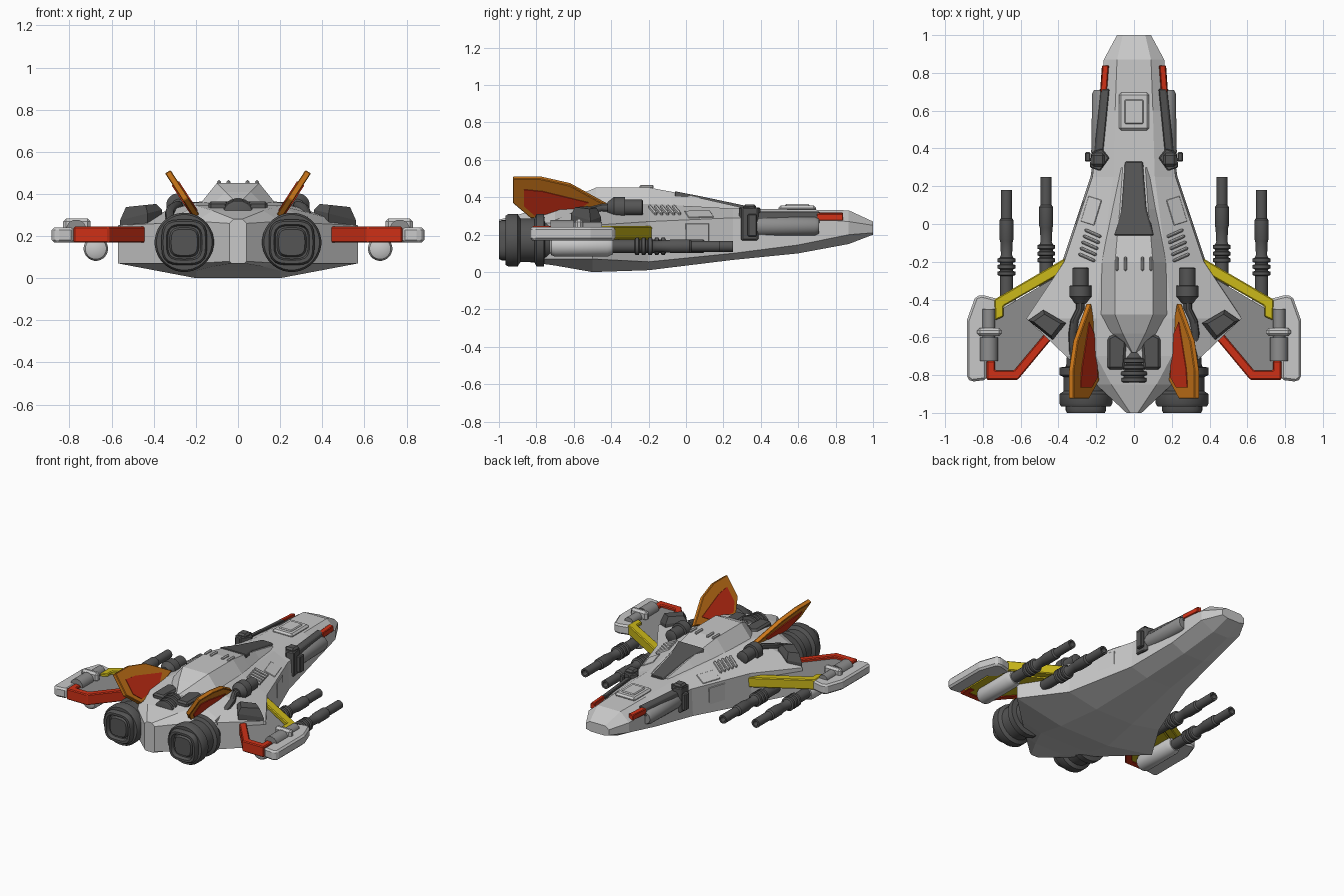
import bpy, bmesh, math
from mathutils import Vector, Matrix
from mathutils.bvhtree import BVHTree

if "Cube" in bpy.data.objects:
    bpy.data.objects.remove(bpy.data.objects["Cube"])


def material(name, r, g, b):
    m = bpy.data.materials.new(name)
    m.diffuse_color = (r, g, b, 1)
    m.use_nodes = True
    m.node_tree.nodes["Principled BSDF"].inputs["Base Color"].default_value = m.diffuse_color
    return m


WHITE = material("light_grey", .58, .58, .58)
GREY = material("mid_grey", .27, .27, .27)
DARK = material("dark_grey", .09, .09, .09)
ORANGE = material("orange", .62, .19, .01)
RED = material("red", .62, .03, .008)
YELLOW = material("yellow", .6, .48, .01)


def loft(name, rings, mat, mirror=False, bevel=0, smooth=False):
    """Skin a list of equal-length closed rings and cap both ends."""
    bm = bmesh.new()
    vs = [[bm.verts.new(p) for p in r] for r in rings]
    n = len(rings[0])
    for a, b in zip(vs, vs[1:]):
        for i in range(n):
            j = (i + 1) % n
            bm.faces.new((a[i], a[j], b[j], b[i]))
    bm.faces.new(vs[0])
    bm.faces.new(vs[-1])
    bmesh.ops.recalc_face_normals(bm, faces=bm.faces)
    me = bpy.data.meshes.new(name)
    bm.to_mesh(me)
    bm.free()
    me.materials.append(mat)
    ob = bpy.data.objects.new(name, me)
    bpy.context.collection.objects.link(ob)
    if smooth:
        me.shade_smooth()
        me.set_sharp_from_angle(angle=math.radians(35))
    if bevel:
        b = ob.modifiers.new("bevel", 'BEVEL')
        b.width, b.segments, b.limit_method = bevel, 1, 'ANGLE'
    if mirror:
        ob.modifiers.new("mirror", 'MIRROR').use_axis = (True, False, False)
    return ob


def plate(name, pts, z0, z1, mat, mirror=True, bevel=.006):
    """Extrude a plan-view outline between two heights."""
    return loft(name, [[(x, y, z) for x, y in pts] for z in (z0, z1)], mat, mirror, bevel)


def lathe(name, x, z, prof, mat, mirror=True, n=24, p=2.0):
    """Turn (y, radius) pairs around a lengthwise axis; p > 2 gives rounded squares."""
    rings = []
    for y, r in prof:
        ring = []
        for k in range(n):
            t = 2 * math.pi * (k + .5) / n
            c, s = math.cos(t), math.sin(t)
            f = r / (abs(c) ** p + abs(s) ** p) ** (1 / p)
            ring.append((x + f * c, y, z + f * s))
        rings.append(ring)
    return loft(name, rings, mat, mirror, smooth=True)


def block(name, loc, size, mat, rot=None, mirror=True, bevel=.006):
    M = Matrix.Translation(loc) @ (rot.to_4x4() if rot else Matrix())
    c = [(-.5, -.5), (.5, -.5), (.5, .5), (-.5, .5)]
    rings = [[M @ Vector((a * size[0], b * size[1], h * size[2])) for a, b in c] for h in (-.5, .5)]
    return loft(name, rings, mat, mirror, bevel)


# Hull: y, bottom (w, z), chine (w, z), shoulder (w, z), deck (w, z)
stations = [
    (1.0, .05, .20, .09, .21, .09, .25, .06, .27),
    (.87, .06, .15, .16, .20, .16, .27, .09, .33),
    (.60, .08, .10, .18, .145, .18, .29, .10, .335),
    (.25, .10, .065, .23, .10, .22, .29, .11, .34),
    (-.20, .15, .01, .38, .055, .37, .27, .17, .365),
    (-.50, .20, .0, .57, .07, .57, .25, .20, .36),
    (-.70, .20, .035, .36, .07, .36, .26, .20, .345),
    (-.85, .12, .055, .20, .07, .20, .27, .12, .32),
    (-1.0, .03, .07, .04, .08, .04, .26, .02, .28)]
rings = []
for y, *v in stations:
    half = [(v[i], y, v[i + 1]) for i in range(0, 8, 2)]
    rings.append(half + [(-a, b, c) for a, b, c in reversed(half)])
hull = loft("hull", rings, WHITE)
bm = bmesh.new()
bm.from_mesh(hull.data)
tree = BVHTree.FromBMesh(bm)
bm.free()


def on_deck(x, y):
    """Point on the hull's upper skin and a rotation facing along its normal."""
    p, nrm, _, _ = tree.ray_cast(Vector((x, y, 2)), Vector((0, 0, -1)))
    return p, Vector((0, 0, 1)).rotation_difference(nrm).to_matrix()


# Dorsal hump: y, base half width, base z, top half width, top z
hump = [(.30, .09, .32, .06, .345), (.08, .13, .33, .075, .395), (-.08, .17, .33, .09, .43),
        (-.20, .19, .34, .10, .452), (-.48, .19, .34, .10, .452), (-.58, .14, .33, .06, .41),
        (-.68, .02, .33, .01, .36)]
loft("dorsal_hump", [[(-b, y, z), (b, y, z), (t, y, h), (-t, y, h)] for y, b, z, t, h in hump], WHITE)
# Dark cockpit wedge
pit = [(.33, .05, .33, .04, .352), (.08, .085, .36, .06, .405), (-.06, .11, .38, .10, .432)]
loft("cockpit", [[(-b, y, z), (b, y, z), (t, y, h), (-t, y, h)] for y, b, z, t, h in pit], DARK, bevel=.004)
for x in (.045, .09):
    block("hump_rib", (x, -.21, .455), (.018, .075, .02), WHITE)

# Nose hatch, side pods, red lamps and dark brackets
block("nose_hatch", (0, .595, .34), (.16, .20, .03), WHITE, mirror=False, bevel=.012)
block("nose_hatch_lid", (0, .595, .355), (.10, .13, .016), WHITE, mirror=False)
loft("nose_lamp", [[(a + d, y, z) for a, z in ((.135, .275), (.175, .275), (.172, .312), (.14, .318))]
                   for y, d in ((.70, .005), (.84, -.005))], RED, True, .004)
lathe("nose_side_pod", .172, .245, [(.36, .05), (.38, .055), (.69, .05), (.71, .04)], GREY)
loft("nose_pod_cover", [[(a + d, y, z) for a, z in ((.14, .26), (.195, .26), (.18, .315), (.14, .325))]
                        for y, d in ((.36, .025), (.715, -.01))], DARK, True, .005)
plate("nose_bracket", [(.13, .35), (.17, .40), (.225, .38), (.235, .30), (.18, .28)], .17, .345, DARK)
block("nose_bracket_cap", (.19, .34, .345), (.07, .07, .035), DARK, bevel=.012)
block("nose_bracket_knob", (.245, .355, .25), (.03, .05, .12), DARK)

# Deck details sitting on the hull skin
for k in range(5):
    p, R = on_deck(.215 + .008 * k, -.05 - .032 * k)
    block("deck_slat", p, (.10, .016, .035), WHITE, R @ Matrix.Rotation(.4, 3, 'Z'))
p, R = on_deck(.225, .07)
block("deck_panel", p, (.08, .14, .01), WHITE, R @ Matrix.Rotation(.3, 3, 'Z'), bevel=.002)
loft("deck_vent", [[(.46 + s * (x - .46), -.535 + s * (y + .535), z + k * (.46 - x) * .25)
                    for x, y in ((.56, -.51), (.48, -.455), (.36, -.525), (.43, -.615))]
                   for s, z, k in ((1, .25, 1), (1, .30, 1), (.72, .345, .3))], DARK, True)
block("side_panel", (.285, .06, .20), (.01, .13, .12), WHITE, Matrix.Rotation(.32, 3, 'Z'), bevel=.002)

# Rear dark blocks and ribbed pipe
plate("rear_block", [(.04, -.62), (.10, -.58), (.14, -.60), (.14, -.77), (.05, -.77)], .30, .365, DARK, bevel=.012)
ribs = [(-.66, .05)]
for k in range(4):
    y = -.71 - .034 * k
    r = .085 - .004 * k
    ribs += [(y, .062), (y - .004, r), (y - .022, r), (y - .027, .062)]
lathe("ribbed_pipe", 0, .295, ribs, DARK, False)

# Deck pumps with bent pipes
lathe("deck_pump", .283, .345, [(-.23, .035), (-.235, .043), (-.325, .043), (-.327, .058),
                                (-.385, .058), (-.40, .045), (-.42, .03)], DARK)
path = [(.283, -.40, .345), (.285, -.45, .345), (.315, -.51, .33), (.325, -.58, .31), (.32, -.72, .25)]
rings = []
for c in path:
    rings.append([(c[0] + .022 * math.cos(a * math.pi / 5), c[1], c[2] + .022 * math.sin(a * math.pi / 5))
                  for a in range(10)])
loft("pump_pipe", rings, DARK, True, smooth=True)

# Twin engines
lathe("engine_body", .255, .17, [(-.55, .09), (-.755, .105), (-.76, .14), (-.80, .14), (-.81, .118),
      (-.885, .118), (-.895, .132), (-.90, .141), (-.95, .141), (-.965, .132), (-.965, .10)], DARK, n=32)
lathe("engine_nozzle", .255, .17, [(-.95, .108), (-.985, .108), (-1.0, .10), (-1.0, .085), (-.975, .078),
      (-.975, .07), (-.99, .062)], DARK, n=32, p=3.5)


# Tail fins leaning outward, with red inlays on both faces
def fin(name, prof, t, mat, bevel):
    rings = [[(.2 + (z - .3) * .65 + s * t, y, z - s * t * .6) for y, z in prof] for s in (-1, 1)]
    loft(name, rings, mat, True, bevel)


fin("tail_fin", [(-.925, .505), (-.775, .505), (-.62, .47), (-.42, .36), (-.62, .31), (-.83, .295), (-.925, .375)],
    .013, ORANGE, .004)
fin("fin_inlay", [(-.865, .45), (-.765, .44), (-.52, .38), (-.60, .33), (-.81, .312), (-.865, .36)],
    .017, RED, 0)

# Wings: yellow underside, grey panel, yellow leading and red trailing edge
panel = [(.33, -.23), (.70, -.45), (.78, -.50), (.78, -.78), (.62, -.78), (.42, -.57)]
plate("wing_underside", panel, .172, .20, YELLOW, bevel=0)
plate("wing_panel", panel, .20, .226, GREY, bevel=0)
plate("wing_leading_edge", [(.34, -.17), (.38, -.19), (.74, -.40), (.735, -.51), (.69, -.49), (.69, -.435), (.34, -.235)],
      .175, .245, YELLOW)
plate("wing_trailing_edge", [(.42, -.59), (.615, -.825), (.78, -.825), (.78, -.725), (.735, -.725), (.735, -.775),
                             (.635, -.775), (.455, -.56)], .168, .245, RED)

# Wing tip pods with a clamped cylinder on top
plate("wing_tip", [(.71, -.40), (.805, -.375), (.84, -.385), (.885, -.51), (.885, -.815), (.86, -.835),
                   (.78, -.825), (.78, -.54), (.73, -.50)], .17, .24, WHITE, bevel=.012)
lathe("tip_cylinder", .768, .235, [(-.45, .034), (-.72, .034)], GREY, n=16)
lathe("tip_cylinder_core", .768, .23, [(-.60, .048), (-.725, .048)], GREY, n=16)
block("tip_clamp", (.765, -.572, .25), (.13, .042, .066), WHITE, bevel=.014)

# Guns: outer pair in white sleeves, inner pair set in the hull
lathe("gun_sleeve", .675, .14, [(-.73, .03), (-.72, .05), (-.70, .058), (-.42, .058), (-.39, .045)], WHITE)
for name, x, tip in (("outer_gun", .675, .18), ("inner_gun", .465, .25)):
    prof = [(-.60, .036), (-.46, .036)]
    for y in (-.455, -.42, -.385):
        prof += [(y, .036), (y + .005, .048), (y + .022, .048), (y + .027, .036)]
    prof += [(-.345, .03), (-.27, .034), (-.26, .038), (-.16, .038), (-.15, .03), (0, .03), (0, .018), (-.04, .016)]
    lathe(name, x, .138, [(y + tip, r) for y, r in prof], DARK, n=16)
